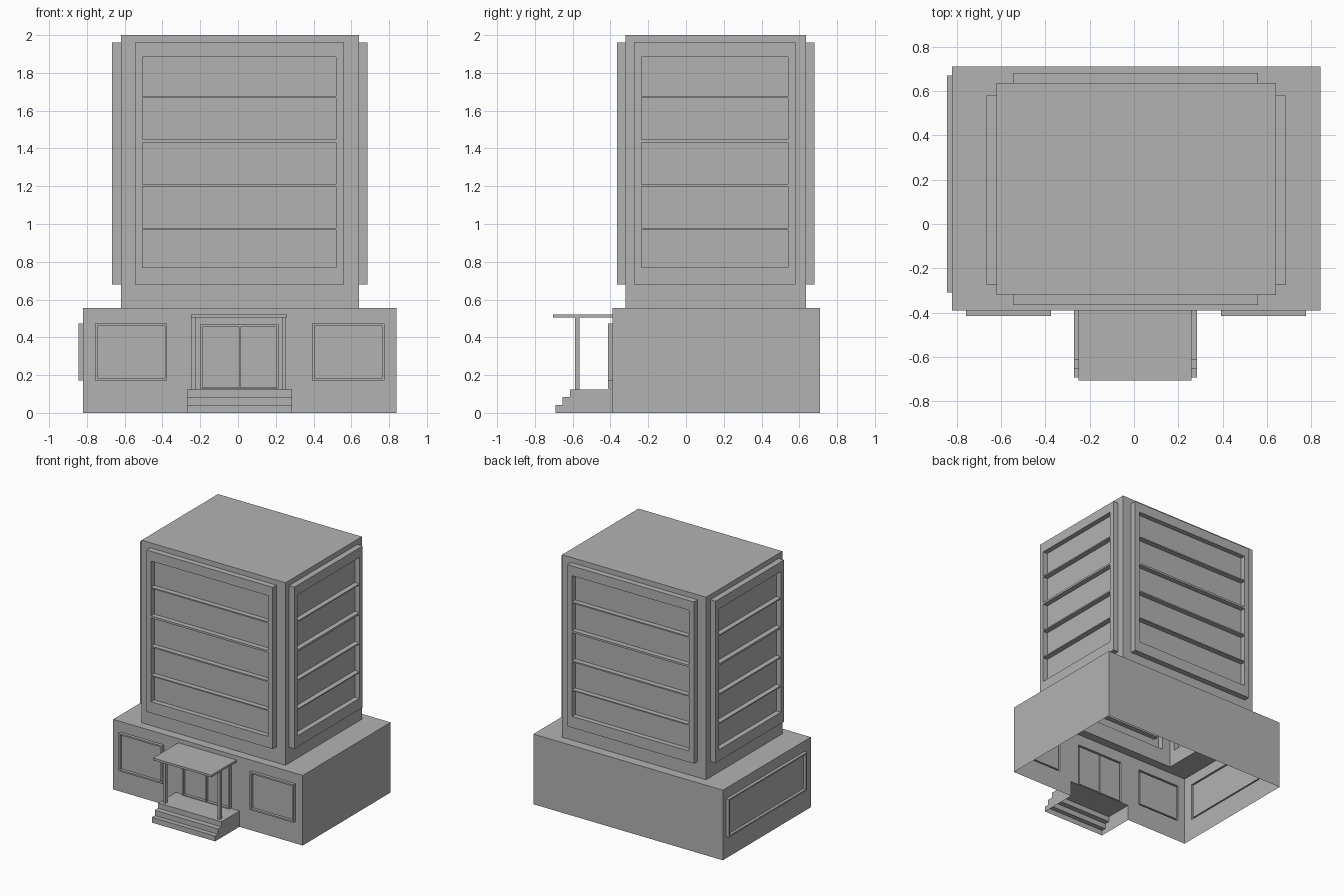
import bpy, bmesh

if "Cube" in bpy.data.objects:
    bpy.data.objects.remove(bpy.data.objects["Cube"], do_unlink=True)

grey = bpy.data.materials.new("plain_grey")
grey.use_nodes = True
grey.diffuse_color = (0.45, 0.45, 0.45, 1)
grey.node_tree.nodes["Principled BSDF"].inputs["Base Color"].default_value = (0.45, 0.45, 0.45, 1)


def finish(name, bm):
    bmesh.ops.remove_doubles(bm, verts=bm.verts, dist=0.0005)
    mesh = bpy.data.meshes.new(name)
    bm.to_mesh(mesh)
    bm.free()
    mesh.materials.append(grey)
    obj = bpy.data.objects.new(name, mesh)
    bpy.context.collection.objects.link(obj)


def box(name, x0, x1, y0, y1, z0, z1):
    bm = bmesh.new()
    bmesh.ops.create_cube(bm, size=1)
    for v in bm.verts:
        v.co = [a + (c + 0.5) * (b - a) for a, b, c in zip((x0, y0, z0), (x1, y1, z1), v.co)]
    finish(name, bm)


class Side:
    """A flat side drawn in (across, up, outward) coordinates."""

    def __init__(self, bm, place):
        self.bm, self.place = bm, place

    def corners(self, r, d):
        a, b, c, e = r
        return [self.place(u, v, d) for u, v in ((a, b), (c, b), (c, e), (a, e))]

    def face(self, pts):
        self.bm.faces.new([self.bm.verts.new(p) for p in pts])

    def plain(self, r, d=0):
        self.face(self.corners(r, d))

    def ring(self, outer, d0, inner, d1):
        o, i = self.corners(outer, d0), self.corners(inner, d1)
        for k in range(4):
            n = (k + 1) % 4
            if (o[k][0], o[k][1], o[k][2]) != (i[k][0], i[k][1], i[k][2]):
                self.face((o[k], o[n], i[n], i[k]))

    def recess(self, cell, hole, d, depth):
        self.ring(cell, d, hole, d)
        self.ring(hole, d, hole, d - depth)
        self.plain(hole, d - depth)

    def raised(self, cell, panel, d):
        self.ring(cell, 0, panel, 0)
        self.ring(panel, 0, panel, d)


def four_sides(bm, x0, x1, y0, y1):
    return (Side(bm, lambda u, v, d: (u, y0 - d, v)),
            Side(bm, lambda u, v, d: (x1 + d, u, v)),
            Side(bm, lambda u, v, d: (-u, y1 + d, v)),
            Side(bm, lambda u, v, d: (x0 - d, -u, v)))


def framed_window(side, cell, panel):
    a, b, c, e = panel
    t = 0.012
    side.raised(cell, panel, 0.024)
    side.recess(panel, (a + t, b + t, c - t, e - t), 0.024, 0.022)


# Podium and tower outlines
PX0, PX1, PY0, PY1, PZ = -0.82, 0.84, -0.39, 0.71, 0.555
TX0, TX1, TY0, TY1, TZ = -0.62, 0.64, -0.32, 0.635, 2.0
SX0, SX1, SZ = -0.27, 0.285, 0.125

# Podium: hollow, open below, with framed windows and a double door
bm = bmesh.new()
front, east, back, west = four_sides(bm, PX0, PX1, PY0, PY1)
framed_window(front, (PX0, 0, SX0, PZ), (-0.757, 0.172, -0.375, 0.472))
framed_window(front, (SX1, 0, PX1, PZ), (0.392, 0.172, 0.775, 0.472))
door = (-0.2, SZ + 0.004, 0.215, 0.468)
front.raised((SX0, SZ, SX1, PZ), door, 0.024)
mid = 0.008
for a, b, p, q in ((door[0], mid, 0.012, 0.004), (mid, door[2], 0.004, 0.012)):
    front.recess((a, door[1], b, door[3]), (a + p, door[1] + 0.006, b - q, door[3] - 0.012),
                 0.024, 0.022)
east.plain((PY0, 0, PY1, PZ))
back.plain((-PX1, 0, -PX0, PZ))
framed_window(west, (-PY1, 0, -PY0, PZ), (-0.67, 0.172, 0.31, 0.472))
roof = Side(bm, lambda u, v, d: (u, v, d))
roof.ring((PX0, PY0, PX1, PY1), PZ, (TX0, TY0, TX1, TY1), PZ)
finish("podium", bm)

# Tower: each side carries a raised panel with five recessed window bands
bm = bmesh.new()
bands = [(0.769, 0.971), (0.98, 1.199), (1.21, 1.432), (1.448, 1.666), (1.676, 1.883)]
P0, P1, OUT = 0.68, 1.96, 0.046
cuts = [P0] + [(a[1] + b[0]) / 2 for a, b in zip(bands, bands[1:])] + [P1]
spans = ((TX0, TX1, -0.545, 0.56), (TY0, TY1, -0.275, 0.58),
         (-TX1, -TX0, -0.56, 0.545), (-TY1, -TY0, -0.58, 0.275))
for side, (w0, w1, u0, u1) in zip(four_sides(bm, TX0, TX1, TY0, TY1), spans):
    side.raised((w0, PZ, w1, TZ), (u0, P0, u1, P1), OUT)
    for (z0, z1), c0, c1 in zip(bands, cuts, cuts[1:]):
        side.recess((u0, c0, u1, c1), (u0 + 0.04, z0, u1 - 0.04, z1), OUT, 0.04)
Side(bm, lambda u, v, d: (u, v, d)).plain((TX0, TY0, TX1, TY1), TZ)
finish("tower", bm)

# Entrance steps: hollow stepped profile
bm = bmesh.new()
profile = [(-0.692, 0), (-0.692, 0.042), (-0.655, 0.042), (-0.655, 0.084),
           (-0.613, 0.084), (-0.613, SZ), (PY0, SZ)]
steps = Side(bm, None)
for (y0, z0), (y1, z1) in zip(profile, profile[1:]):
    steps.face(((SX0, y0, z0), (SX1, y0, z0), (SX1, y1, z1), (SX0, y1, z1)))
outline = profile + [(PY0, 0)]
steps.face([(SX0, y, z) for y, z in outline])
steps.face([(SX1, y, z) for y, z in reversed(outline)])
finish("entrance_steps", bm)

# Canopy on two posts
box("canopy", -0.25, 0.26, -0.705, PY0, 0.505, 0.522)
for name, x in (("right_post", -0.245), ("left_post", 0.232)):
    box(name, x, x + 0.023, -0.588, -0.565, SZ, 0.505)
